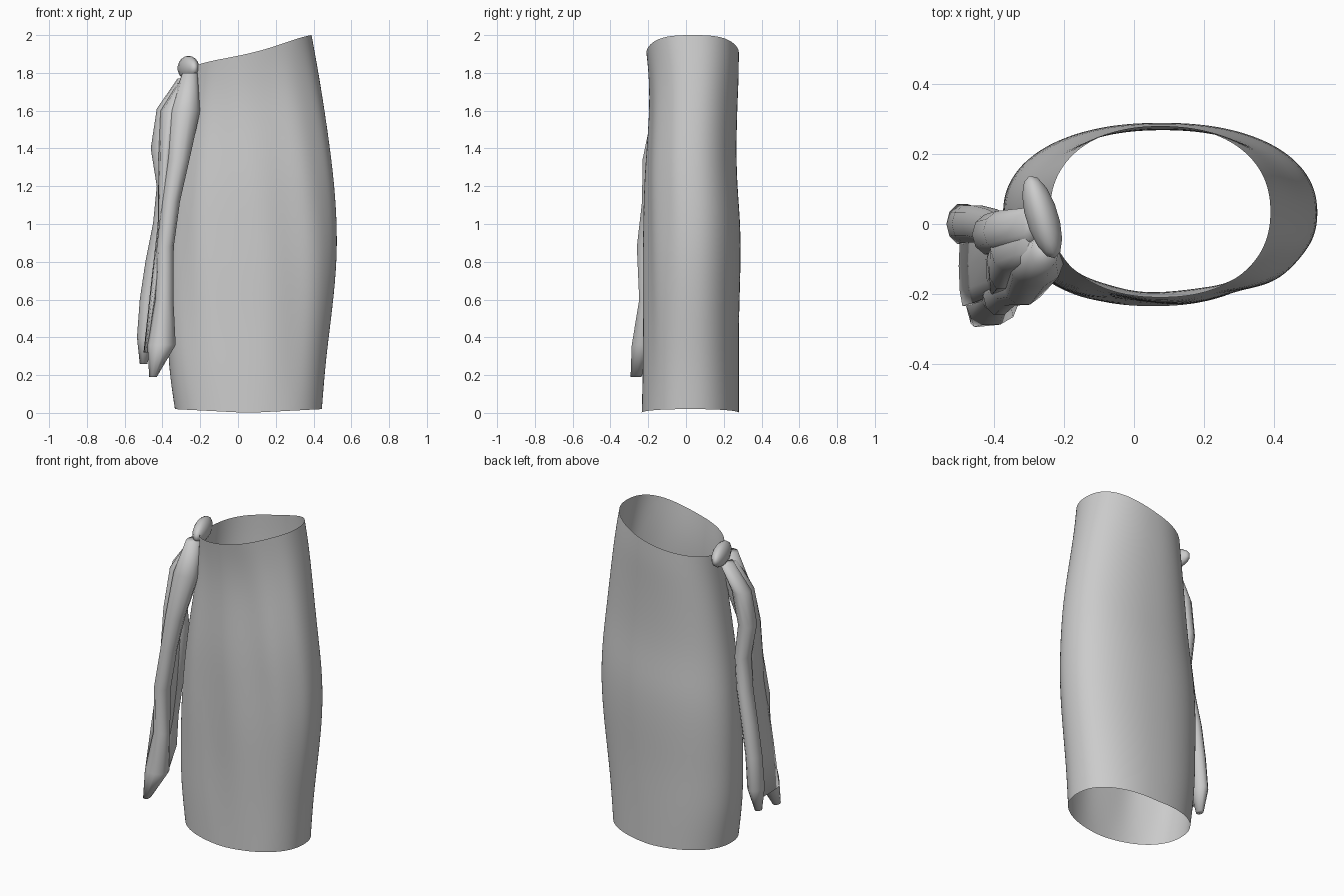
import bpy
import bmesh
import math

cube = bpy.data.objects.get("Cube")
if cube:
    bpy.data.objects.remove(cube, do_unlink=True)

cloth = bpy.data.materials.new("grey cloth")
cloth.use_nodes = True
GREY = (0.6, 0.6, 0.6, 1)
cloth.diffuse_color = GREY
cloth.node_tree.nodes["Principled BSDF"].inputs["Base Color"].default_value = GREY


def loft(name, rings, caps):
    """Join equal-length closed rings of points into one smooth surface."""
    bm = bmesh.new()
    loops = [[bm.verts.new(p) for p in ring] for ring in rings]
    n = len(loops[0])
    for low, high in zip(loops, loops[1:]):
        for i in range(n):
            j = (i + 1) % n
            bm.faces.new((low[i], low[j], high[j], high[i]))
    if caps:
        bm.faces.new(loops[0][::-1])
        bm.faces.new(loops[-1])
        bmesh.ops.recalc_face_normals(bm, faces=bm.faces)
    mesh = bpy.data.meshes.new(name)
    bm.to_mesh(mesh)
    bm.free()
    for face in mesh.polygons:
        face.use_smooth = True
    mesh.materials.append(cloth)
    obj = bpy.data.objects.new(name, mesh)
    bpy.context.collection.objects.link(obj)
    return obj


def oval(x, y, z, rx, ry, count=10):
    angles = [2 * math.pi * i / count for i in range(count)]
    return [(x + rx * math.cos(a), y + ry * math.sin(a), z) for a in angles]


def power(value, exponent):
    return math.copysign(abs(value) ** exponent, value)


# Wrapped skirt: height fraction, right edge, left edge, front, back
PROFILE = [
    (0.0, -0.335, 0.445, -0.235, 0.28),
    (0.13, -0.37, 0.465, -0.23, 0.28),
    (0.26, -0.375, 0.50, -0.225, 0.28),
    (0.4, -0.375, 0.528, -0.225, 0.29),
    (0.53, -0.36, 0.522, -0.22, 0.29),
    (0.66, -0.33, 0.497, -0.215, 0.265),
    (0.83, -0.285, 0.448, -0.19, 0.27),
    (0.93, -0.255, 0.415, -0.195, 0.28),
    (1.0, -0.24, 0.39, -0.21, 0.28),
]
skirt_rings = []
for t, x0, x1, y0, y1 in PROFILE:
    ring = []
    for i in range(48):
        a = 2 * math.pi * i / 48
        c, s = power(math.cos(a), 0.9), power(math.sin(a), 0.9)
        x = (x0 + x1) / 2 + c * (x1 - x0) / 2
        y = (y0 + y1) / 2 + s * (y1 - y0) / 2
        # Soft drape folds fanning out from the knot across the front
        if s < 0:
            y += 0.009 * s * math.sin(9 * a + 5 * t) * math.sin(math.pi * t)
        hem = 0.02 * abs(c)
        rim = 1.907 + 0.238 * (x - 0.075) + 0.025 * c * c * s * s
        if c > 0:
            rim += 0.018 * c * c
        ring.append((x, y, hem + t * (rim - hem)))
    skirt_rings.append(ring)
skirt = loft("skirt", skirt_rings, False)
smooth = skirt.modifiers.new("smooth drape", "SUBSURF")
smooth.levels = smooth.render_levels = 2

# Hanging ends of the tie: centre, then half width and half depth
FRONT_TAIL = [
    (-0.255, -0.08, 1.8, 0.04, 0.05), (-0.28, -0.11, 1.6, 0.08, 0.07),
    (-0.315, -0.175, 1.34, 0.058, 0.058), (-0.355, -0.185, 1.12, 0.048, 0.05),
    (-0.385, -0.205, 0.88, 0.045, 0.058), (-0.39, -0.205, 0.6, 0.048, 0.045),
    (-0.405, -0.23, 0.36, 0.075, 0.06), (-0.45, -0.265, 0.19, 0.02, 0.03),
]
BACK_TAIL = [
    (-0.285, 0.0, 1.77, 0.035, 0.05), (-0.375, -0.02, 1.61, 0.055, 0.06),
    (-0.41, -0.03, 1.4, 0.052, 0.06), (-0.385, -0.02, 1.2, 0.045, 0.055),
    (-0.405, -0.01, 1.0, 0.045, 0.055), (-0.445, 0.0, 0.8, 0.045, 0.055),
    (-0.475, 0.0, 0.6, 0.045, 0.055), (-0.49, 0.0, 0.4, 0.045, 0.06),
    (-0.5, -0.01, 0.26, 0.02, 0.025),
]
# Thin fold of cloth joining the two ends
FOLD = [
    (-0.28, -0.04, 1.76, 0.03, 0.06), (-0.35, -0.07, 1.6, 0.06, 0.07),
    (-0.38, -0.1, 1.37, 0.04, 0.09), (-0.4, -0.1, 1.0, 0.025, 0.11),
    (-0.45, -0.11, 0.6, 0.02, 0.12), (-0.485, -0.12, 0.32, 0.015, 0.12),
]
for name, rows in (("front_tail", FRONT_TAIL), ("back_tail", BACK_TAIL), ("tail_fold", FOLD)):
    loft(name, [oval(*row) for row in rows], True)

# Knot gathered over the rim
bpy.ops.mesh.primitive_uv_sphere_add(segments=14, ring_count=9, radius=1,
                                     location=(-0.262, 0.02, 1.825),
                                     rotation=(0, 0, math.radians(17)))
knot = bpy.context.object
knot.name = "knot"
knot.scale = (0.047, 0.125, 0.065)
knot.data.materials.append(cloth)
bpy.ops.object.shade_smooth()
